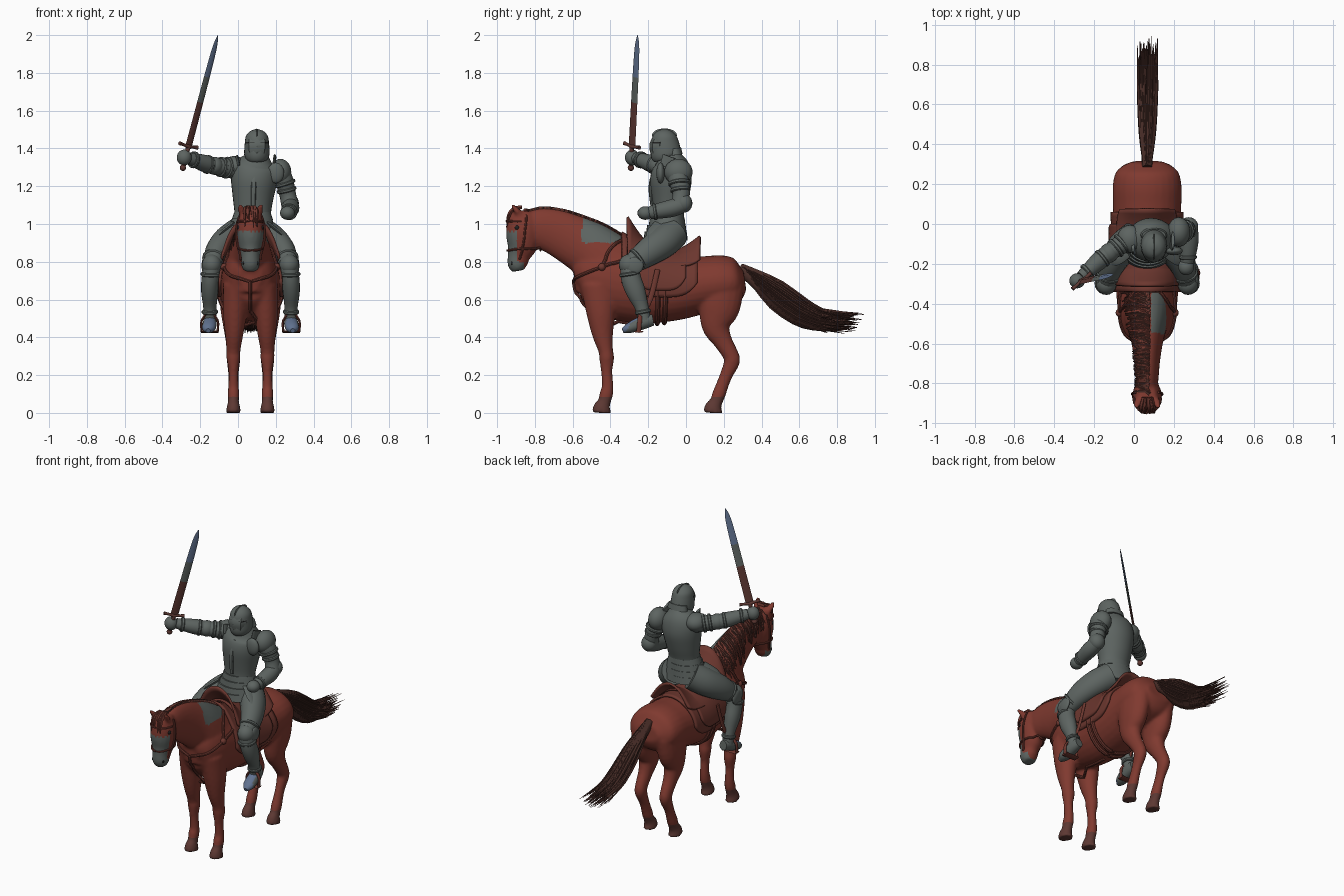
import bpy, bmesh, math, random
from mathutils import Vector as V, Matrix
from mathutils.bvhtree import BVHTree
random.seed(4)
CX = .066                                   # centre line of the horse
COL = dict(horse_red=(.215, .042, .029), leather=(.15, .038, .028), dark_hair=(.07, .028, .022),
           hoof_brown=(.11, .04, .033), armour_grey=(.11, .128, .12), blue_steel=(.12, .17, .28),
           shadow_black=(.015, .015, .015))
MATS = {}
for k, c in COL.items():
    MATS[k] = bpy.data.materials.new(k)
    MATS[k].diffuse_color = (*c, 1)


def spline(pts, sub):
    """Catmull-Rom through tuples of any size"""
    if sub < 2:
        return [list(p) for p in pts]
    out = []
    for i in range(len(pts) - 1):
        a, b, c, d = (pts[max(0, min(len(pts) - 1, i + j))] for j in (-1, 0, 1, 2))
        for s in range(sub):
            t = s / sub
            out.append([.5 * (2*q + (r-p)*t + (2*p-5*q+4*r-w)*t*t + (3*q-p-3*r+w)*t**3)
                        for p, q, r, w in zip(a, b, c, d)])
    return out + [list(pts[-1])]


def tube(bm, pts, ref=(1, 0, 0), n=18, sub=4):
    """Loft ellipses (x, y, z, radius along ref, other radius) with closed ends"""
    P = spline(pts, sub)
    rings = []
    for i, p in enumerate(P):
        t = (V(P[min(i+1, len(P)-1)][:3]) - V(P[max(i-1, 0)][:3])).normalized()
        a = V(ref) - t * V(ref).dot(t)
        a = a.normalized() if a.length > .05 else t.orthogonal().normalized()
        b = t.cross(a)
        rings.append([bm.verts.new(V(p[:3]) + a*p[3]*math.cos(j*math.tau/n) + b*p[4]*math.sin(j*math.tau/n))
                      for j in range(n)])
    for r, s in zip(rings, rings[1:]):
        for j in range(n):
            bm.faces.new((r[j], r[(j+1) % n], s[(j+1) % n], s[j]))
    bm.faces.new(rings[0][::-1])
    bm.faces.new(rings[-1])


def ball(bm, c, r):
    bmesh.ops.create_uvsphere(bm, u_segments=18, v_segments=12, radius=1,
                              matrix=Matrix.Translation(c) @ Matrix.Diagonal((*r, 1)))


def band(bm, p, d, r, w=.01):
    """Raised rim around a limb"""
    p, d = V(p), V(d).normalized()
    ref = (0, 0, 1) if abs(d.x) > .6 else (1, 0, 0)
    tube(bm, [(*(p + d*w*k), r*f, r*f) for k, f in ((-1, .9), (-.5, 1), (.5, 1), (1, .9))], ref, 18, 1)


def make(name, bm, mats, rule=None, angle=.7):
    bmesh.ops.recalc_face_normals(bm, faces=bm.faces[:])
    me = bpy.data.meshes.new(name)
    bm.to_mesh(me)
    bm.free()
    return finish(name, me, mats, rule, angle)


def finish(name, me, mats, rule=None, angle=.7):
    ob = bpy.data.objects.new(name, me)
    bpy.context.collection.objects.link(ob)
    for m in mats.split():
        me.materials.append(MATS[m])
    for f in me.polygons:
        f.use_smooth = True
        if rule:
            f.material_index = rule(f.center, f.normal)
    me.set_sharp_from_angle(angle=angle)
    return ob


# ---- horse: lofted parts fused into one skin
bm = bmesh.new()
tube(bm, [(CX, y, (t+b)/2, w, (t-b)/2) for y, t, b, w in (
    (-.59, .79, .66, .06), (-.55, .86, .60, .11), (-.46, .91, .53, .142), (-.35, .90, .49, .155), (-.2, .87, .47, .162),
    (-.05, .83, .49, .168), (.1, .83, .53, .172), (.2, .835, .55, .172), (.27, .81, .58, .15), (.312, .75, .65, .08))], n=28)
tube(bm, [(CX, y, z, w, r) for y, z, w, r in (                       # neck
    (-.415, .76, .135, .21), (-.49, .85, .108, .157), (-.58, .905, .082, .138), (-.685, .955, .065, .122),
    (-.78, .98, .057, .105), (-.85, .985, .05, .075))], n=24)
tube(bm, [(CX, y, z, w, r) for y, z, w, r in (                       # head
    (-.855, 1.07, .04, .05), (-.86, 1.03, .062, .082), (-.863, .96, .074, .09), (-.867, .89, .066, .082),
    (-.885, .83, .05, .06), (-.892, .785, .05, .053), (-.888, .752, .036, .033))])
for s in (-1, 1):
    tube(bm, [(CX + s*x, y, z, a, b) for x, y, z, a, b in (          # front legs
        (.075, -.46, .68, .07, .1), (.082, -.45, .53, .064, .078), (.086, -.442, .42, .049, .057), (.09, -.425, .33, .037, .039),
        (.09, -.42, .29, .037, .04), (.09, -.42, .22, .026, .03), (.09, -.415, .14, .028, .031), (.09, -.422, .1, .031, .036),
        (.09, -.432, .06, .029, .034), (.09, -.445, .03, .036, .045), (.09, -.448, 0, .04, .052))])
    tube(bm, [(CX + s*x, y, z, a, b) for x, y, z, a, b in (          # hind legs
        (.085, .19, .68, .078, .12), (.09, .175, .56, .07, .112), (.09, .16, .46, .055, .078), (.09, .192, .385, .042, .052),
        (.09, .235, .31, .036, .043), (.09, .243, .27, .035, .042), (.09, .213, .2, .027, .034), (.09, .19, .14, .028, .034),
        (.09, .175, .1, .031, .036), (.09, .16, .06, .029, .034), (.09, .145, .03, .036, .046), (.09, .142, 0, .04, .052))])
    tube(bm, [(CX + s*.035, -.875, 1.04, .022, .02), (CX + s*.048, -.9, 1.075, .021, .016),
              (CX + s*.058, -.925, 1.105, .007, .007)], n=10)          # ears
tmp = make('horse_blank', bm, 'horse_red')
m = tmp.modifiers.new('fuse', 'REMESH')
m.mode, m.voxel_size = 'VOXEL', .01
m = tmp.modifiers.new('soften', 'SMOOTH')
m.factor, m.iterations = .5, 4
me = bpy.data.meshes.new_from_object(tmp.evaluated_get(bpy.context.evaluated_depsgraph_get()))
bpy.data.objects.remove(tmp)
me.materials.clear()


def horse_rule(c, n):
    if c.z < .085:
        return 1
    face = c.y < -.86 and c.z < .96 and (c.y < -.895 or c.z < .8)
    patch = c.x > CX + .02 and -.55 < c.y < -.3 and .9 < c.z and c.z > .88 + .1*abs(c.y + .42)
    return 2 if face or patch else 0


finish('horse_body', me, 'horse_red hoof_brown armour_grey', horse_rule, 1.5)
bvh = BVHTree.FromPolygons([v.co.copy() for v in me.vertices], [tuple(p.vertices) for p in me.polygons])


def snap(p, off):
    co, n, *_ = bvh.find_nearest(V(p))
    return co + n*off


def strap(bm, pts, r=.009, sub=6):
    """Strap lying on the horse's skin"""
    tube(bm, [(*snap(p, .004), r, r) for p in spline(pts, sub)], n=8, sub=1)


# ---- eyes and nostrils
bm = bmesh.new()
for s in (-1, 1):
    ball(bm, snap((CX + s*.1, -.905, .985), -.004), (.009, .013, .012))
    ball(bm, snap((CX + s*.06, -.935, .79), -.002), (.005, .007, .009))
make('horse_eyes', bm, 'shadow_black')

# ---- mane on one side, forelock, tail
bm = bmesh.new()
for i in range(75):
    t = i/74
    y, z = -.32 - .53*t, .945 + .15*math.sin(t*1.5)
    L = random.uniform(.7, 1.15)*(.17 - .05*t)
    dy = random.uniform(-.02, .06)
    tube(bm, [(*snap((CX + .012 - .09*k, y + dy*k, z + .01 - L*k), .005), .011*(1-.75*k), .008*(1-.7*k))
              for k in (0, .2, .4, .6, .8, 1)], (0, 1, 0), 5, 1)
make('mane', bm, 'leather dark_hair', lambda c, n: int(c.y*190) % 2)
bm = bmesh.new()
for i in range(12):
    x = CX + random.uniform(-.035, .035)
    tube(bm, [(CX + (x-CX)*.6, -.87, 1.09, .01, .01), (x, -.925, 1.07, .01, .01), (x*1.05, -.95, 1.0 + random.uniform(-.02, .03), .002, .002)], n=5)
make('forelock', bm, 'leather')
bm = bmesh.new()
tube(bm, [(CX, .28, .765, .025, .03), (CX, .36, .71, .03, .04), (CX, .48, .62, .036, .058), (CX, .6, .54, .035, .05), (CX, .72, .49, .02, .025)])
for i in range(150):
    a, q = random.uniform(0, math.tau), math.sqrt(random.random())
    u, v, e = math.cos(a)*q, math.sin(a)*q, random.uniform(.76, .92)
    w = random.uniform(-.3, .3)
    tube(bm, [(CX + u*sx, y + v*sz*.5, z + v*sz, r, r) for y, z, sx, sz, r in (
        (.29, .77, .016, .015, .006), (.38, .705, .03, .04, .007), (.48, .625, .042, .068, .007),
        (.6, .54, .05, .068, .006), (.7, .495, .054, .056, .005), (e, .475 - .02*w, .055 + .01*w, .055 + .02*w, .0015))], n=4, sub=2)
make('tail', bm, 'dark_hair')


# ---- saddle pad and saddle, draped over the back by ray casting
def drape(name, y0, y1, deg, off, lift, mat):
    bm, N, M = bmesh.new(), 20, 36
    g = []
    for i in range(N + 1):
        row = []
        for j in range(M + 1):
            v, y = i/N, y0 + (y1-y0)*i/N
            t = math.radians(deg)*(j/M*2 - 1)*(1 - .22*abs(2*v-1)**4)
            d = V((math.sin(t), 0, math.cos(t)))
            hit = bvh.ray_cast(V((CX, y, .68)) + d*.6, -d)[0] or V((CX, y, .68)) + d*.17
            row.append(bm.verts.new(hit + d*(off + lift(v)*math.exp(-(t/.55)**2))))
        g.append(row)
    for i in range(N):
        for j in range(M):
            bm.faces.new((g[i][j], g[i+1][j], g[i+1][j+1], g[i][j+1]))
    ob = make(name, bm, mat)
    m = ob.modifiers.new('thick', 'SOLIDIFY')
    m.thickness, m.offset = .014, 0


drape('saddle_pad', -.34, .06, 112, .007, lambda v: .01, 'leather')
drape('saddle_flaps', -.27, .0, 100, .02, lambda v: .02, 'leather')
drape('saddle_seat', -.31, .075, 58, .02, lambda v: .085*max(0, 1-v*4)**1.2 + .075*max(0, v*3-2)**1.3 + .012, 'leather')

# ---- harness
bm = bmesh.new()
strap(bm, [(CX + x, y, z) for x, y, z in ((-.19, -.32, .84), (-.17, -.45, .78), (-.1, -.58, .72), (0, -.65, .69),
                                         (.1, -.58, .72), (.17, -.45, .78), (.19, -.32, .84))])
for s in (-1, 1):
    strap(bm, [(CX + s*.17, -.45, .78), (CX + s*.15, -.4, .88), (CX + s*.12, -.31, .97)])
    ball(bm, snap((CX + s*.17, -.45, .78), .004), (.018, .02, .02))
    strap(bm, [(CX + s*.08, -.84, 1.06), (CX + s*.1, -.85, .96), (CX + s*.09, -.865, .86), (CX + s*.07, -.88, .81)], .006)
for z, r in ((.86, .006), (1.02, .006)):
    strap(bm, [(CX + .1*math.sin(a), -.87 - .1*math.cos(a), z) for a in [k*math.pi/8 - (math.pi if z < 1 else 1.6)
               for k in range(17 if z < 1 else 9)]], r, 2)
for y in (-.15, -.11):
    strap(bm, [(CX + .2*math.sin(a), y, .66 - .22*math.cos(a)) for a in [k*.3 - 1.8 for k in range(13)]], .013, 3)
strap(bm, [(CX, -.64, .69), (CX, -.58, .58), (CX, -.45, .46), (CX, -.2, .42)])
make('harness_straps', bm, 'leather')

# ---- rider: torso armour
G = 'armour_grey'
bm = bmesh.new()
tube(bm, [(.078, -.095, 1.0, .1, .082), (.078, -.092, 1.06, .097, .08), (.08, -.085, 1.14, .108, .096), (.085, -.08, 1.23, .122, .11),
          (.09, -.077, 1.3, .118, .098), (.098, -.085, 1.345, .075, .07), (.1, -.095, 1.375, .05, .055)], n=28)
tube(bm, [(.08, -.178, 1.08, .012, .008), (.083, -.186, 1.2, .014, .012), (.09, -.165, 1.3, .012, .008)], n=8)
for i in range(4):                          # waist lames
    z, r = 1.04 - i*.035, .1 + i*.011
    tube(bm, [(.076 - i*.003, -.095 - i*.004, z + .022, r-.004, r*.84), (.076 - i*.003, -.096 - i*.004, z - .02, r+.01, r*.88)], n=28, sub=1)
make('breastplate_and_skirt', bm, G)
bm = bmesh.new()
tube(bm, [(.1, -.1, 1.35, .06, .07), (.1, -.105, 1.366, .066, .08), (.1, -.108, 1.39, .067, .08), (.1, -.112, 1.43, .064, .074),
          (.1, -.114, 1.465, .058, .063), (.1, -.114, 1.49, .038, .04), (.1, -.114, 1.502, .008, .01)], n=24)
tube(bm, [(.1, -.135, 1.365, .045, .045), (.1, -.14, 1.385, .056, .05), (.1, -.14, 1.415, .061, .054), (.1, -.135, 1.445, .058, .046)], n=8)
tube(bm, [(.1, -.06, 1.40, .06, .035), (.1, -.055, 1.365, .068, .038)], n=18, sub=1)
ball(bm, (.1, -.114, 1.47), (.006, .066, .036))
make('helmet', bm, G)
bm = bmesh.new()
tube(bm, [(.1, -.137, 1.433, .0615, .053), (.1, -.137, 1.427, .0625, .054)], n=8, sub=1)
make('eye_slit', bm, 'shadow_black')

# ---- arms
bm = bmesh.new()
Z = (0, 0, 1)
tube(bm, [(.03, -.065, 1.28, .055, .055), (-.04, -.09, 1.295, .052, .052), (-.12, -.14, 1.305, .044, .044), (-.175, -.185, 1.32, .046, .046),
          (-.235, -.24, 1.34, .036, .036), (-.265, -.265, 1.35, .03, .03)], Z)
ball(bm, (-.02, -.075, 1.305), (.065, .07, .055))
ball(bm, (-.125, -.145, 1.308), (.048, .05, .048))
ball(bm, (-.285, -.285, 1.352), (.04, .038, .042))
for p, r in (((-.06, -.1, 1.298), .058), ((-.09, -.12, 1.302), .054), ((-.16, -.172, 1.315), .05), ((-.235, -.24, 1.34), .045)):
    band(bm, p, (-.75, -.6, .15), r)
make('raised_arm', bm, G)
bm = bmesh.new()
tube(bm, [(.2, -.05, 1.3, .05, .055), (.24, -.04, 1.24, .05, .055), (.262, -.025, 1.16, .044, .046), (.275, -.035, 1.1, .046, .046)])
tube(bm, [(.275, -.01, 1.105, .042, .042), (.278, -.07, 1.085, .047, .047), (.272, -.14, 1.07, .042, .042), (.265, -.19, 1.06, .034, .034)])
ball(bm, (.225, -.04, 1.275), (.058, .075, .07))
ball(bm, (.275, -.012, 1.11), (.048, .046, .05))
ball(bm, (.262, -.215, 1.058), (.04, .042, .036))
band(bm, (.245, -.035, 1.215), (.3, .1, -1), .06)
band(bm, (.257, -.03, 1.18), (.25, .1, -1), .053)
band(bm, (.27, -.165, 1.065), (0, -1, -.15), .045)
make('lowered_arm', bm, G)
bm = bmesh.new()                            # shoulder collars and chest guards
tube(bm, [(.19, -.1, 1.3, .01, .04), (.195, -.08, 1.355, .008, .045)], n=12)
tube(bm, [(.005, -.12, 1.3, .01, .04), (-.005, -.1, 1.35, .008, .045)], n=12)
ball(bm, (.2, -.135, 1.27), (.045, .022, .055))
make('shoulder_guards', bm, G)

# ---- legs, knee guards, boots and stirrups
for s, side in ((-1, 'right'), (1, 'left')):
    X = lambda x: CX + s*x
    bm = bmesh.new()
    tube(bm, [(X(.06), -.07, .95, .085, .085), (X(.125), -.12, .905, .078, .085), (X(.175), -.2, .85, .066, .075), (X(.2), -.285, .79, .05, .054)])
    tube(bm, [(X(.2), -.3, .79, .046, .048), (X(.212), -.29, .71, .047, .054), (X(.216), -.265, .64, .045, .052),
              (X(.215), -.235, .56, .035, .037), (X(.215), -.22, .49, .034, .036)])
    ball(bm, (X(.205), -.3, .785), (.052, .056, .055))
    ball(bm, (X(.245), -.27, .78), (.014, .045, .045))
    band(bm, (X(.192), -.255, .815), (s*.2, -.8, -.6), .064)
    band(bm, (X(.208), -.298, .735), (0, .15, -1), .056)
    band(bm, (X(.215), -.228, .535), (0, .2, -1), .043)
    tube(bm, [(X(.1), -.12, 1.0, .05, .01), (X(.16), -.15, .95, .06, .012), (X(.205), -.17, .905, .035, .008)], (0, 1, 0), 12)
    make(side + '_leg_armour', bm, G)
    bm = bmesh.new()
    tube(bm, [(X(.212), -.175, .492, .026, .03), (X(.214), -.21, .485, .034, .036), (X(.217), -.26, .466, .038, .034),
              (X(.222), -.305, .447, .034, .026), (X(.224), -.335, .435, .012, .012)], n=16)
    make(side + '_boot', bm, G + ' blue_steel', lambda c, n: int(n.y < -.3 and c.y < -.235))
    bm = bmesh.new()
    tube(bm, [(X(.19), -.15, .76, .006, .014), (X(.205), -.19, .6, .006, .014), (X(.215), -.235, .53, .006, .012)], n=8)
    for d in (-.042, .042):
        tube(bm, [(X(.216), -.24, .54, .006, .012), (X(.216+d), -.245, .49, .006, .012), (X(.216+d), -.25, .43, .006, .012)], n=8)
    tube(bm, [(X(.17), -.25, .43, .025, .006), (X(.262), -.25, .43, .025, .006)], (0, 1, 0), 8, 1)
    make(side + '_stirrup', bm, 'leather')

# ---- sword
bm = bmesh.new()
g, tip, D = V((-.262, -.286, 1.41)), V((-.106, -.256, 2.0)), (1, 1, 0)
tube(bm, [(*g.lerp(tip, k), w, .3*w) for k, w in ((0, .024), (.35, .023), (.7, .021), (.9, .016), (1, .002))], D, 4, 8)
make('sword_blade', bm, 'hoof_brown armour_grey blue_steel', lambda c, n: (c.z > 1.64) + (c.z > 1.77))
bm = bmesh.new()
e = V((.047, .04, -.012))
tube(bm, [(*(g + e*k + V((0, 0, .006*abs(k)))), r, r) for k, r in ((-1, .011), (-.5, .008), (0, .012), (.5, .008), (1, .011))], Z, 10)
tube(bm, [(*g.lerp(tip, k), .012, .012) for k in (-.19, -.1, 0)], n=10)
ball(bm, g.lerp(tip, -.19), (.017, .017, .017))
make('sword_hilt', bm, 'hoof_brown')
